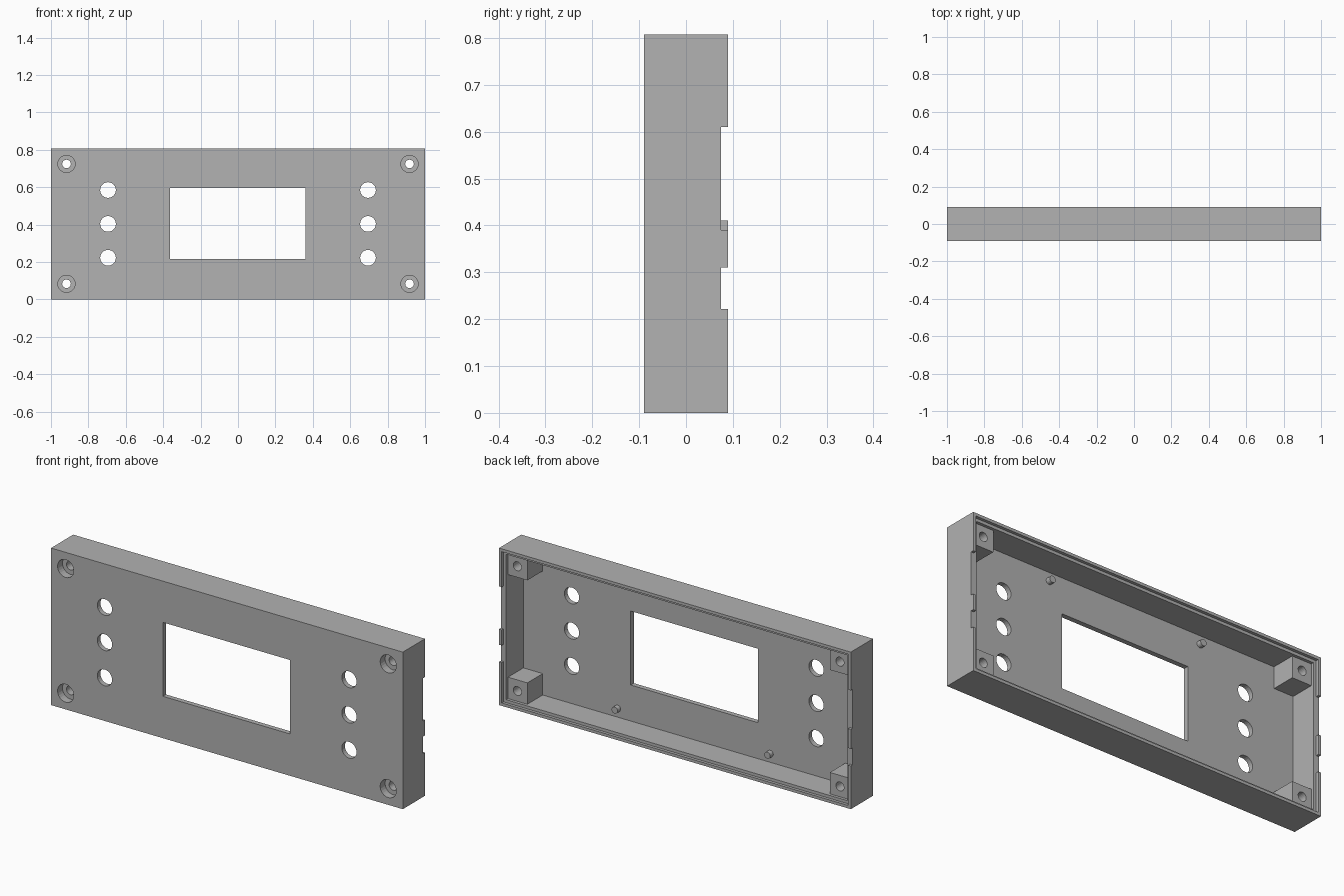
import bpy
from math import pi

cube = bpy.data.objects.get("Cube")
if cube:
    bpy.data.objects.remove(cube, do_unlink=True)

W, H, D = 1.0, 0.807, 0.09       # half width, height, half depth
WALL, LIP = 0.03, 0.015          # wall and rim lip thickness
FLOOR, LEDGE = -0.065, 0.075     # inner face of the panel, rim ledge
MID = H / 2

grey = bpy.data.materials.new("plain_grey")
grey.use_nodes = True
colour = (0.445, 0.445, 0.445, 1)
grey.diffuse_color = colour
grey.node_tree.nodes["Principled BSDF"].inputs["Base Color"].default_value = colour


def box(name, x0, x1, y0, y1, z0, z1):
    bpy.ops.mesh.primitive_cube_add(
        size=1, location=((x0 + x1) / 2, (y0 + y1) / 2, (z0 + z1) / 2))
    ob = bpy.context.object
    ob.name = name
    ob.scale = (x1 - x0, y1 - y0, z1 - z0)
    bpy.ops.object.transform_apply(location=True, rotation=True, scale=True)
    ob.data.materials.append(grey)
    return ob


def rod(name, x, z, radius, y0, y1, sides=24):
    bpy.ops.mesh.primitive_cylinder_add(
        vertices=sides, radius=radius, depth=y1 - y0,
        location=(x, (y0 + y1) / 2, z), rotation=(pi / 2, 0, 0))
    ob = bpy.context.object
    ob.name = name
    bpy.ops.object.transform_apply(location=True, rotation=True, scale=True)
    ob.data.materials.append(grey)
    return ob


def combine(target, tool, operation):
    mod = target.modifiers.new("shape", 'BOOLEAN')
    mod.operation = operation
    mod.solver = 'EXACT'
    mod.object = tool
    bpy.context.view_layer.objects.active = target
    bpy.ops.object.modifier_apply(modifier=mod.name)
    bpy.data.objects.remove(tool, do_unlink=True)


def cut(target, tool):
    combine(target, tool, 'DIFFERENCE')


# Open-backed shell with a stepped rim
case = box("panel_case", -W, W, -D, D, 0, H)
cut(case, box("cavity", -W + WALL, W - WALL, FLOOR, 0.2, WALL, H - WALL))
cut(case, box("rim_step", -W + LIP, W - LIP, LEDGE, 0.2, LIP, H - LIP))

# Corner screw posts, sunk slightly into the walls and panel
corners = [(sx, top) for sx in (-1, 1) for top in (False, True)]
for sx, top in corners:
    x0, x1 = sorted((sx * 0.86, sx * (W - WALL / 2)))
    z0, z1 = (H - 0.14, H - WALL / 2) if top else (WALL / 2, 0.14)
    combine(case, box("post", x0, x1, FLOOR - 0.01, 0.06, z0, z1), 'UNION')

# Counterbored screw holes
for sx, top in corners:
    x, z = sx * 0.917, H - 0.083 if top else 0.083
    cut(case, rod("screw_hole", x, z, 0.023, -0.2, 0.2))
    cut(case, rod("counterbore", x, z, 0.046, -0.2, -D + 0.04))

# Display window and button holes
cut(case, box("window", -0.364, 0.36, -0.2, 0, 0.215, 0.595))
for sx in (-1, 1):
    for dz in (-0.181, 0, 0.181):
        cut(case, rod("button_hole", sx * 0.695, MID + dz, 0.042, -0.2, 0))

# Notches through the lip at both ends
for sx, upper in ((1, 0.39), (-1, 0.41)):
    x0, x1 = sorted((sx * (W - WALL), sx * (W + 0.1)))
    for z0, z1 in ((0.222, 0.31), (upper, 0.61)):
        cut(case, box("notch", x0, x1, LEDGE, 0.2, z0, z1))

# Small locating pegs behind the panel
for sx in (-1, 1):
    for z in (0.075, H - 0.075):
        rod("locating_peg", sx * 0.434, z, 0.017, FLOOR - 0.005, FLOOR + 0.025, 16)
